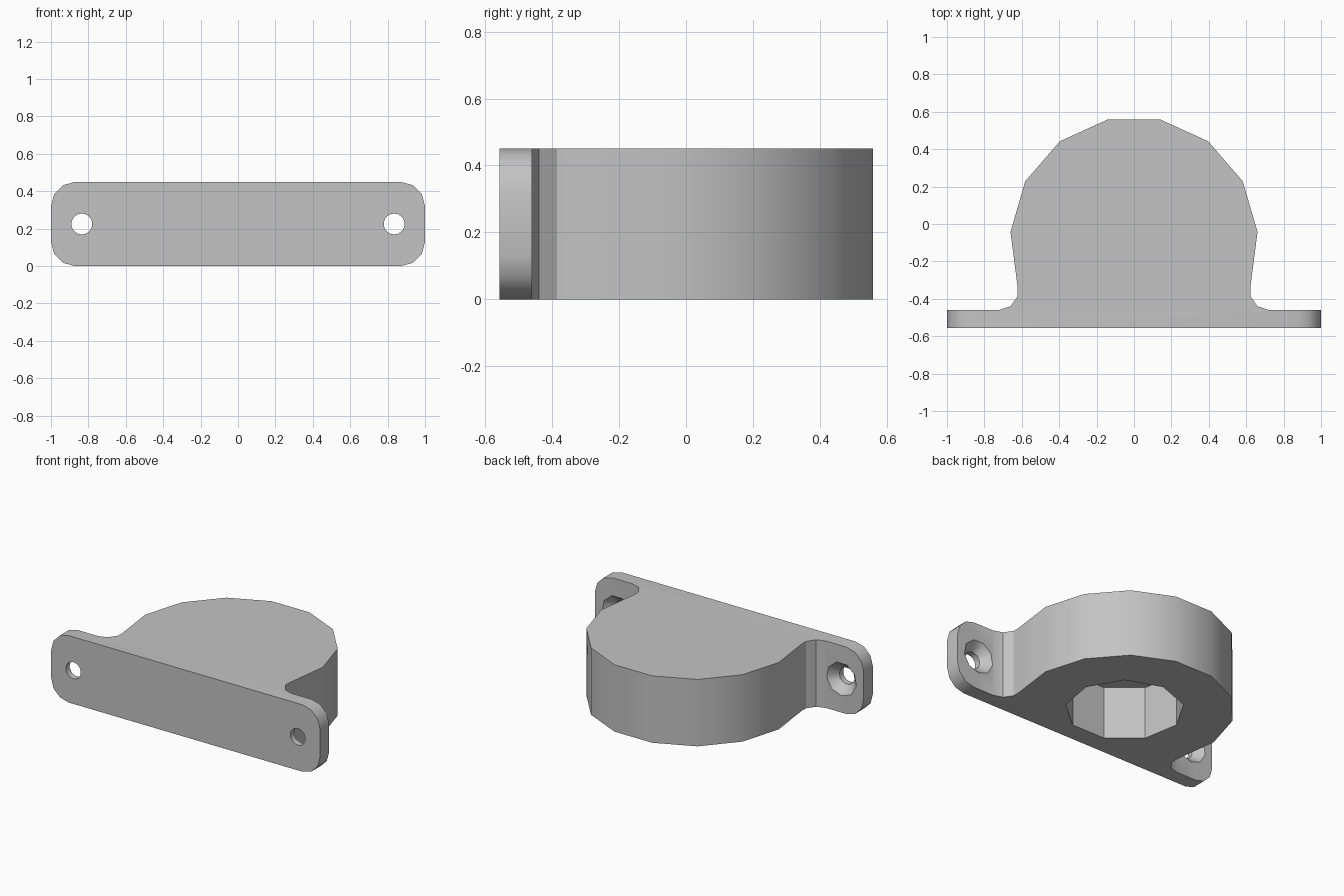
import bpy
import bmesh
import math
from mathutils import Matrix

cube = bpy.data.objects.get("Cube")
if cube:
    bpy.data.objects.remove(cube, do_unlink=True)

HEIGHT = 0.45
FRONT = -0.557       # front face of the flange
FLANGE_BACK = -0.46  # rear face of the flange
CENTRE_Y = -0.088    # axis of the round body
RADIUS = 0.662

grey = bpy.data.materials.new("plain_grey")
grey.use_nodes = True
grey.diffuse_color = (0.55, 0.55, 0.55, 1)
grey.node_tree.nodes["Principled BSDF"].inputs["Base Color"].default_value = (0.55, 0.55, 0.55, 1)


def make_object(name, bm):
    bmesh.ops.recalc_face_normals(bm, faces=bm.faces)
    mesh = bpy.data.meshes.new(name)
    bm.to_mesh(mesh)
    bm.free()
    mesh.materials.append(grey)
    obj = bpy.data.objects.new(name, mesh)
    bpy.context.collection.objects.link(obj)
    return obj


def prism(name, points, offset):
    """Extrude a closed loop of 3D points along an offset."""
    bm = bmesh.new()
    face = bm.faces.new([bm.verts.new(p) for p in points])
    new = bmesh.ops.extrude_face_region(bm, geom=[face])["geom"]
    verts = [g for g in new if isinstance(g, bmesh.types.BMVert)]
    bmesh.ops.translate(bm, verts=verts, vec=offset)
    return make_object(name, bm)


def cone_along_y(name, x, y0, y1, r0, r1, sides):
    """Cone or cylinder running from y0 to y1."""
    bm = bmesh.new()
    place = Matrix.Translation((x, (y0 + y1) / 2, HEIGHT / 2)) @ Matrix.Rotation(-math.pi / 2, 4, "X")
    bmesh.ops.create_cone(bm, cap_ends=True, segments=sides, radius1=r0, radius2=r1,
                          depth=y1 - y0, matrix=place)
    return make_object(name, bm)


def apply_boolean(target, cutter, operation):
    cutter.hide_render = True
    mod = target.modifiers.new("shape", "BOOLEAN")
    mod.operation = operation
    mod.solver = "EXACT"
    mod.object = cutter
    bpy.context.view_layer.objects.active = target
    bpy.ops.object.modifier_apply(modifier=mod.name)
    bpy.data.objects.remove(cutter, do_unlink=True)


# Plan outline: flange, small fillet, then the faceted round body
half = [(1.1, FRONT), (1.1, FLANGE_BACK), (0.72, FLANGE_BACK), (0.66, -0.44), (0.622, -0.385),
        (0.622, -0.34)]
for step in range(4):
    a = math.radians(4 + 24.6 * step)
    half.append((RADIUS * math.cos(a), CENTRE_Y + RADIUS * math.sin(a)))
outline = half + [(-x, y) for x, y in reversed(half)]
bracket = prism("mounting_bracket", [(x, y, -0.1) for x, y in outline], (0, 0, HEIGHT + 0.2))

# Rounded rectangle that trims the height and the flange corners
r = 0.13
corners = []
for quarter, (sx, top) in enumerate([(1, True), (-1, True), (-1, False), (1, False)]):
    cx = sx * (1 - r)
    cz = HEIGHT - r if top else r
    for step in range(4):
        a = math.radians(90 * quarter + 30 * step)
        corners.append((cx + r * math.cos(a), -1, cz + r * math.sin(a)))
apply_boolean(bracket, prism("corner_trim", corners, (0, 2, 0)), "INTERSECT")

# Nine-sided blind socket open at the bottom
socket = []
for i in range(9):
    a = math.radians(90 + 40 * i)
    socket.append((0.36 * math.cos(a), CENTRE_Y + 0.36 * math.sin(a), -0.1))
apply_boolean(bracket, prism("socket_cutter", socket, (0, 0, HEIGHT)), "DIFFERENCE")

# Countersunk screw holes in both ears
for side in (-1, 1):
    x = side * 0.835
    apply_boolean(bracket, cone_along_y("screw_cutter", x, -0.7, -0.3, 0.056, 0.056, 18), "DIFFERENCE")
    apply_boolean(bracket, cone_along_y("sink_cutter", x, -0.525, -0.445, 0.05, 0.126, 9), "DIFFERENCE")

# Smooth the curved walls, keep the edges crisp
bpy.ops.object.select_all(action="DESELECT")
bracket.select_set(True)
bpy.context.view_layer.objects.active = bracket
bpy.ops.object.shade_smooth_by_angle(angle=math.radians(31))
